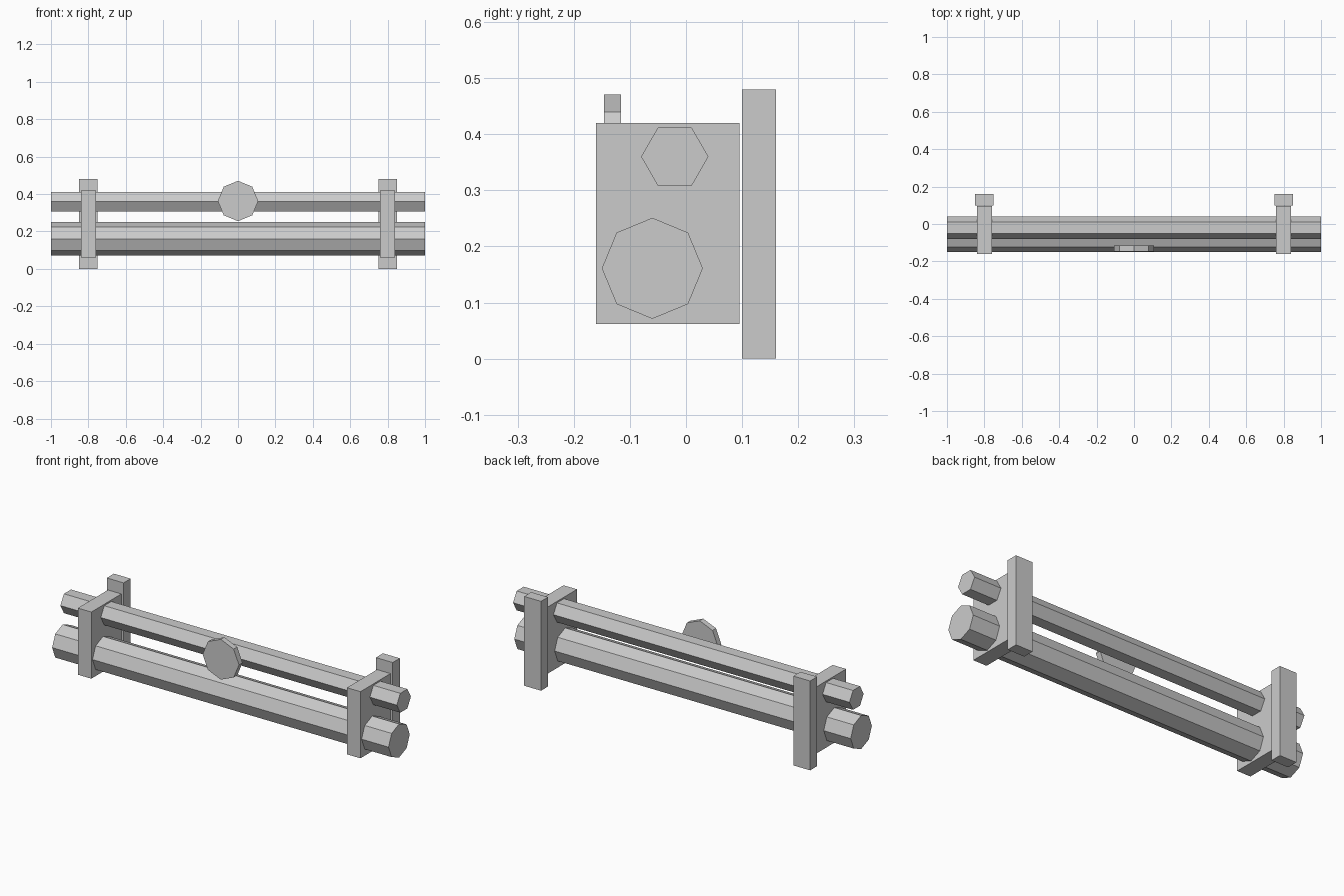
import bpy
from math import pi
from mathutils import Matrix

cube = bpy.data.objects.get("Cube")
if cube:
    bpy.data.objects.remove(cube, do_unlink=True)

grey = bpy.data.materials.new("plain_grey")
grey.use_nodes = True
grey.diffuse_color = (0.6, 0.6, 0.6, 1)
grey.node_tree.nodes["Principled BSDF"].inputs["Base Color"].default_value = (0.6, 0.6, 0.6, 1)


def finish(name):
    obj = bpy.context.object
    obj.name = obj.data.name = name
    obj.data.materials.append(grey)
    return obj


def box(name, low, high):
    bpy.ops.mesh.primitive_cube_add(size=1)
    obj = finish(name)
    size = [b - a for a, b in zip(low, high)]
    middle = [(a + b) / 2 for a, b in zip(low, high)]
    obj.data.transform(Matrix.Diagonal((*size, 1)))
    obj.location = middle


def prism(name, sides, radius, depth, centre, turn):
    bpy.ops.mesh.primitive_cylinder_add(vertices=sides, radius=radius, depth=depth)
    obj = finish(name)
    obj.data.transform(turn)
    obj.location = centre


along_x = Matrix.Rotation(pi / 2, 4, "Y")
along_y = Matrix.Rotation(pi / 2, 4, "X")

# Horizontal pipes with flat sides
prism("large_pipe", 8, 0.09, 2, (0, -0.06, 0.161), along_x)
prism("small_pipe", 6, 0.06, 2, (0, -0.02, 0.36), along_x)

# Valve wheel in front of the small pipe
prism("valve_wheel", 8, 0.108, 0.03, (0, -0.131, 0.363), along_y)

# Clamp blocks and the wall posts behind them
for side, x in (("left", 0.8), ("right", -0.8)):
    box(side + "_clamp", (x - 0.04, -0.16, 0.062), (x + 0.04, 0.095, 0.42))
    box(side + "_post", (x - 0.05, 0.10, 0), (x + 0.05, 0.16, 0.48))
